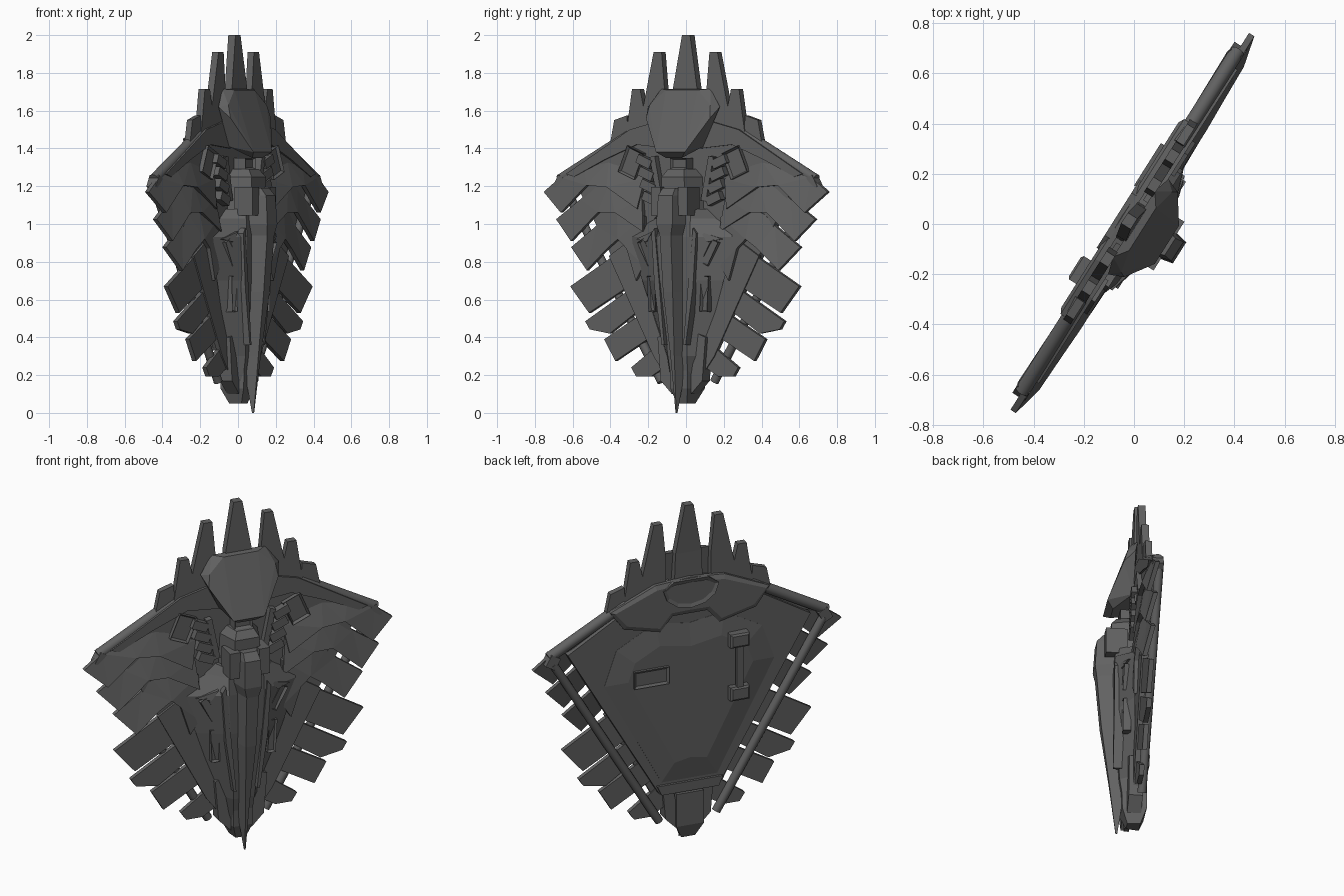
import bpy, bmesh, math
from mathutils import Matrix, Vector

if "Cube" in bpy.data.objects:
    bpy.data.objects.remove(bpy.data.objects["Cube"])

# local frame: u = across the shield, n = out of its front, z = up
A = math.atan2(0.845, 0.535)
ROT = Matrix.Rotation(A, 4, 'Z')
DARK = bpy.data.materials.new('dark_metal')
DARK.diffuse_color = (0.12, 0.12, 0.12, 1)
DARK.use_nodes = True
DARK.node_tree.nodes["Principled BSDF"].inputs["Base Color"].default_value = DARK.diffuse_color


def L(u, z, n):
    return Vector((u, -n, z))


def finish(bm, name, smooth=False):
    bmesh.ops.recalc_face_normals(bm, faces=bm.faces)
    bm.transform(ROT)
    me = bpy.data.meshes.new(name)
    bm.to_mesh(me)
    bm.free()
    me.materials.append(DARK)
    ob = bpy.data.objects.new(name, me)
    bpy.context.collection.objects.link(ob)
    if smooth:
        for p in me.polygons:
            p.use_smooth = len(p.vertices) == 4
    return ob


def sym(half):
    """Close a half outline (top to bottom) by mirroring it."""
    return half + [(-p[0],) + tuple(p[1:]) for p in reversed(half) if p[0] > 1e-6]


def prism(name, pts, n0, n1, both=False, inset=0, depth=0):
    """Extrude (u, z[, extra n]) outline from n0 to n1; optional inset on the n1 face."""
    bm = bmesh.new()
    for s in ((1, -1) if both else (1,)):
        ex = [p[2] if len(p) > 2 else 0 for p in pts]
        a = [bm.verts.new(L(s * p[0], p[1], n0 + e)) for p, e in zip(pts, ex)]
        b = [bm.verts.new(L(s * p[0], p[1], n1 + e)) for p, e in zip(pts, ex)]
        k = len(pts)
        bm.faces.new(a)
        cap = bm.faces.new(b)
        for i in range(k):
            bm.faces.new((a[i], a[(i + 1) % k], b[(i + 1) % k], b[i]))
        bmesh.ops.recalc_face_normals(bm, faces=bm.faces)
        if inset:
            bmesh.ops.inset_region(bm, faces=[cap], thickness=inset, depth=0)
            nrm = Vector((0, -1 if n1 > n0 else 1, 0))
            for v in cap.verts:
                v.co += nrm * depth
    big = [f for f in bm.faces if len(f.verts) > 4]
    bmesh.ops.triangulate(bm, faces=big)
    return finish(bm, name)


def box(name, u, z, w, h, n0, n1, ang=0, both=True, **kw):
    c, s = math.cos(ang), math.sin(ang)
    pts = [(u + x * c - y * s, z + x * s + y * c)
           for x, y in ((-w, -h), (w, -h), (w, h), (-w, h))]
    return prism(name, pts, n0, n1, both, **kw)


def loft(name, secs):
    """Trapezoid sections: (z, half base, half top, n base, n top)."""
    bm = bmesh.new()
    rings = [[bm.verts.new(L(*q)) for q in ((-b, z, n0), (-t, z, n1), (t, z, n1), (b, z, n0))]
             for z, b, t, n0, n1 in secs]
    for r, q in zip(rings, rings[1:]):
        for i in range(4):
            bm.faces.new((r[i], r[(i + 1) % 4], q[(i + 1) % 4], q[i]))
    bm.faces.new(rings[0])
    bm.faces.new(rings[-1])
    return finish(bm, name)


def hull(name, half):
    bm = bmesh.new()
    for u, z, n in half:
        for s in (1, -1):
            bm.verts.new(L(s * u, z, n))
    bmesh.ops.remove_doubles(bm, verts=bm.verts, dist=1e-5)
    bmesh.ops.convex_hull(bm, input=bm.verts)
    return finish(bm, name)


def tube(name, p, q, r):
    bm = bmesh.new()
    for s in (1, -1):
        a, b = L(s * p[0], *p[1:]), L(s * q[0], *q[1:])
        m = Matrix.Translation((a + b) / 2) @ (b - a).to_track_quat('Z', 'Y').to_matrix().to_4x4()
        bmesh.ops.create_cone(bm, cap_ends=True, segments=12, radius1=r, radius2=r,
                              depth=(b - a).length, matrix=m)
    return finish(bm, name, True)


# base plate, domed back panel and rim strip
plate = sym([(0, 1.52), (.38, 1.43), (.70, 1.24), (.17, .33), (0, .33)])
prism('base_plate', plate, -.045, .008)
prism('back_dome', sym([(0, 1.31), (.2, 1.34), (.42, 1.22), (.49, 1.02), (.16, .4), (0, .4)]),
      -.04, -.046, inset=.13, depth=.02)
prism('bottom_strip', sym([(0, .385), (.19, .385), (.165, .33), (0, .33)]), -.04, -.06)

# frame: upper bars and diagonal side rails
tube('upper_bar', (.80, 1.235, -.02), (.36, 1.475, -.02), .03)
tube('side_rail', (.78, 1.2, -.03), (.165, .165, -.02), .024)
box('rail_corner', .785, 1.215, .03, .035, -.05, .01, .5)

# shoulder plates under the bars
prism('shoulder_plate', [(.1, 1.56), (.34, 1.50), (.74, 1.265), (.69, 1.25), (.5, 1.34), (.3, 1.42), (.1, 1.4)],
      -.02, .02, True)

# three bent feather blades per side, lower edges lifted like shingles
blades = [
    [(.889, 1.17, 0), (.763, 1.06, .03), (.60, 1.205, .035), (.47, 1.195, .04), (.28, 1.08, .04),
     (.25, 1.24, .01), (.48, 1.335, 0), (.63, 1.31, 0), (.785, 1.248, 0)],
    [(.811, 1.025, 0), (.70, .91, .03), (.53, 1.06, .035), (.42, 1.06, .04), (.24, .96, .045),
     (.26, 1.14, .02), (.47, 1.215, .01), (.58, 1.195, 0), (.66, 1.13, 0)],
    [(.717, .877, 0), (.60, .755, .03), (.47, .87, .035), (.40, .92, .04), (.345, .87, .04), (.29, .70, .035),
     (.24, .78, .04), (.24, 1.04, .03), (.42, 1.085, .015), (.50, 1.05, .005), (.56, .99, 0)]]
for i, b in enumerate(blades):
    prism(f'upper_blade_{i + 1}', b, -.02, .005, True)

# straight lower blades, running inward over the rail to the plate
lower = [
    [(.717, .67), (.60, .53), (.28, .71), (.38, .87)],
    [(.623, .485), (.595, .442), (.47, .42), (.24, .575), (.30, .68)],
    [(.504, .39), (.435, .275), (.19, .415), (.26, .53)],
    [(.335, .24), (.304, .193), (.21, .193), (.08, .27), (.14, .38)]]
for i, b in enumerate(lower):
    prism(f'lower_blade_{i + 1}', b, -.012, .014, True)
prism('lower_armor', [(.36, .90), (.47, .83), (.19, .30), (.10, .18), (.08, .3), (.2, .72)], -.005, .022, True)

# crown spikes
prism('crown_centre', sym([(.025, 2.0, -.01), (.075, 1.72), (.085, 1.45)]), -.035, .01)
prism('crown_inner', [(.15, 1.91), (.20, 1.91), (.265, 1.62), (.29, 1.47), (.13, 1.47), (.13, 1.7)], -.035, .005, True)
prism('crown_middle', [(.285, 1.715), (.335, 1.715), (.375, 1.46), (.24, 1.46), (.255, 1.58)], -.035, .005, True)
prism('crown_outer', [(.37, 1.575), (.45, 1.55), (.475, 1.43), (.36, 1.42)], -.035, 0, True)

# faceted head
hull('head', [(.155, 1.715, 0), (.225, 1.62, .02), (.19, 1.63, .06), (.2, 1.56, .08),
              (.09, 1.38, .155), (.12, 1.41, .02), (.05, 1.35, .12), (.1, 1.71, .04)])

# back collar with stepped round socket
prism('collar', sym([(0, 1.58), (.2, 1.565), (.46, 1.45), (.38, 1.34), (.17, 1.29), (.1, 1.37), (0, 1.37)]),
      -.03, -.055, inset=.025, depth=.012)
arc = [(.16 * math.sin(t * math.pi / 6), 1.53 - .12 * math.cos(t * math.pi / 6)) for t in range(-3, 4)]
prism('socket_ring', arc + [(.1, 1.575), (-.1, 1.575)], -.05, -.075, inset=.03, depth=-.012)

# neck, sloped chest armour, ridge and keel foot
loft('neck', [(1.29, .07, .05, 0, .10), (1.25, .11, .07, 0, .13), (1.06, .12, .08, 0, .13)])
box('neck_vent', 0, 1.32, .05, .03, 0, .08, both=False, inset=.012, depth=-.015)
loft('chest', [(1.08, .14, .10, 0, .11), (1.03, .2, .10, 0, .115), (.93, .345, .10, .03, .12),
               (.70, .255, .09, .03, .115), (.3, .115, .06, .01, .085), (.15, .07, .05, -.02, .06)])
loft('ridge', [(1.19, .08, .04, .05, .17), (1.15, .085, .045, .05, .205), (1.0, .085, .05, .05, .215),
               (.94, .07, .035, .05, .205), (.64, .065, .03, .05, .18), (.3, .042, .012, .05, .135),
               (0, .004, .002, .09, .1)])
loft('keel_foot', [(.32, .08, .055, -.06, .075), (.13, .08, .055, -.06, .07), (.05, .04, .03, -.03, .04)])
box('ridge_cheek', .085, 1.12, .03, .075, .05, .165)
prism('ridge_rail', [(.12, .98), (.14, .95), (.12, .66), (.075, .36), (.06, .36), (.09, .68)], .06, .122, True)
prism('keel_fin', [(.10, .42), (.15, .40), (.13, .17), (.06, .10), (.06, .2)], -.03, .045, True)

# chest vents, tilted with the sloping armour
box('chest_vent_short', .2, .85, .022, .07, .04, .085, -.5, inset=.009, depth=-.02)
box('chest_vent_long', .165, .63, .023, .095, .04, .083, -.05, inset=.009, depth=-.02)
prism('chest_brow', [(.15, .96, .01), (.27, .92, -.02), (.19, .905, .005)], .05, .088, True)

# shoulder machinery
box('shoulder_hatch', .325, 1.325, .055, .075, 0, .035, .4, inset=.014, depth=-.015)
for i in range(4):
    box(f'shoulder_block_{i + 1}', .235 - .012 * i, 1.33 - .065 * i, .045, .024, 0, .05, .4)
box('shoulder_strut', .16, 1.24, .016, .12, 0, .045, -.2)

# back grip and hatch
for z in (1.18, .87):
    box('grip_mount', -.27, z, .055, .04, -.05, -.1, both=False, inset=.015, depth=.008)
box('grip_bar', -.27, 1.025, .018, .14, -.08, -.102, both=False)
box('back_hatch', .23, 1.04, .1, .05, -.05, -.082, both=False, inset=.018, depth=-.01)
